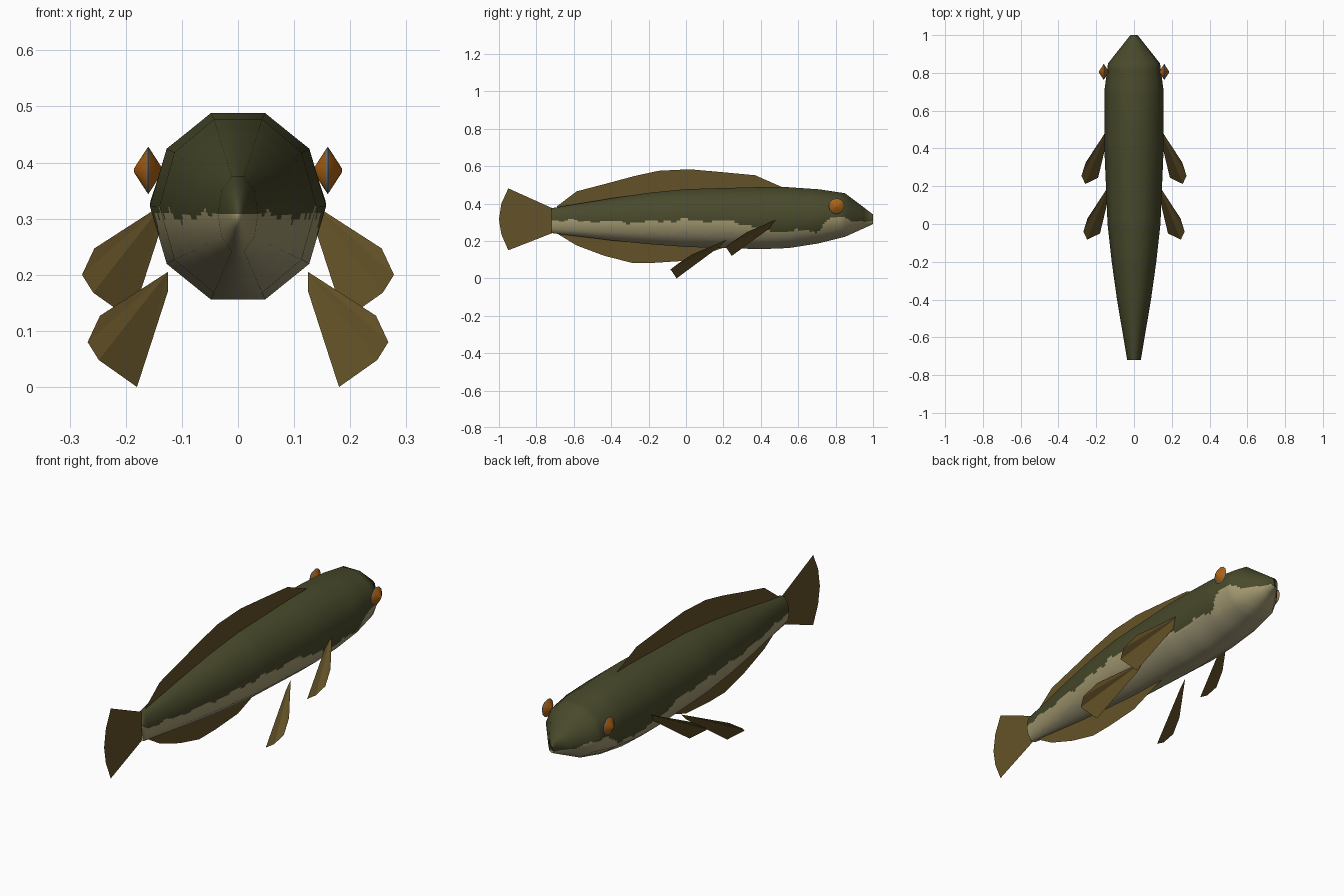
import bpy, bmesh, math
from mathutils import Vector

if "Cube" in bpy.data.objects:
    bpy.data.objects.remove(bpy.data.objects["Cube"])


def material(name, *srgb):
    m = bpy.data.materials.new(name)
    lin = [((c / 255 + 0.055) / 1.055) ** 2.4 for c in srgb]
    m.diffuse_color = (*lin, 1)
    m.use_nodes = True
    m.node_tree.nodes["Principled BSDF"].inputs["Base Color"].default_value = m.diffuse_color
    return m


OLIVE = material("olive back", 72, 73, 43)
TAN = material("tan flank", 164, 154, 114)
BELLY = material("pale belly", 157, 149, 117)
FIN = material("brown fin", 100, 82, 40)
ORANGE = material("orange eye", 172, 98, 20)
GREY = material("grey eye rim", 110, 118, 125)


def make_object(name, verts, faces, mats):
    mesh = bpy.data.meshes.new(name)
    mesh.from_pydata(verts, [], faces)
    bm = bmesh.new()
    bm.from_mesh(mesh)
    bmesh.ops.recalc_face_normals(bm, faces=bm.faces)
    bm.to_mesh(mesh)
    bm.free()
    for m in mats:
        mesh.materials.append(m)
    obj = bpy.data.objects.new(name, mesh)
    bpy.context.collection.objects.link(obj)
    return obj


def lerp_table(table, y):
    y = min(max(y, table[0][0]), table[-1][0])
    for a, b in zip(table, table[1:]):
        if y <= b[0]:
            t = (y - a[0]) / (b[0] - a[0])
            return [p + (q - p) * t for p, q in zip(a[1:], b[1:])]


# Body sections: y, half width, top z, bottom z
SECTIONS = [(-0.72, 0.036, 0.375, 0.242), (-0.4, 0.09, 0.428, 0.203),
            (-0.2, 0.118, 0.457, 0.183), (0, 0.14, 0.477, 0.168),
            (0.4, 0.157, 0.488, 0.156), (0.55, 0.157, 0.487, 0.162),
            (0.71, 0.156, 0.476, 0.187), (0.85, 0.138, 0.455, 0.222),
            (1, 0.019, 0.342, 0.29)]
# Height of the colour border along the body
BORDER = [(-0.72, 0.312), (-0.3, 0.3), (0, 0.312), (0.25, 0.305), (0.45, 0.255),
          (0.7, 0.25), (0.74, 0.3), (0.79, 0.328), (0.9, 0.31), (1, 0.305)]
SIDES, SUB, STEPS = 10, 8, 172
N = SIDES * SUB
S72 = math.sin(math.radians(72))


def section(y):
    w, top, low = lerp_table(SECTIONS, y)
    return w, (top - low) / 2 / S72, (top + low) / 2


def field(x, y, z):
    w, h, c = section(y)
    return (x / w) ** 2 + ((z - c) / h) ** 2


def build_body():
    verts, faces = [], []
    for i in range(STEPS + 1):
        y = -0.72 + 1.72 * i / STEPS
        w, h, c = section(y)
        for j in range(N):
            k, f = divmod(j, SUB)
            a, b = (2 * math.pi * n / SIDES for n in (k, k + 1))
            f /= SUB
            verts.append((w * (math.cos(a) * (1 - f) + math.cos(b) * f), y,
                          c + h * (math.sin(a) * (1 - f) + math.sin(b) * f)))
    for i in range(STEPS):
        for j in range(N):
            n = (j + 1) % N
            faces.append((i * N + j, i * N + n, (i + 1) * N + n, (i + 1) * N + j))
    # End caps in horizontal strips
    for start in (0, STEPS * N):
        for j in range(-N // 4, N // 4):
            ring = [j % N, (j + 1) % N, (N // 2 - j - 1) % N, (N // 2 - j) % N]
            faces.append([start + r for r in dict.fromkeys(ring)])
    body = make_object("body", verts, faces, [OLIVE, TAN, BELLY])
    mesh = body.data
    for p in mesh.polygons:
        p.use_smooth = True
        x, y, z = p.center
        side = 1.3 if x > 0 else 0
        wave = 0.006 * math.sin(31 * y + side) + 0.004 * math.sin(73 * y + 2 * side)
        edge = lerp_table(BORDER, y)[0] + wave
        p.material_index = 0 if z > edge else (1 if z > 0.24 + wave else 2)
    # Rounded shading over the ten-sided section
    e = 0.03
    normals = []
    for v in mesh.vertices:
        x, y, z = v.co
        d = 0.002
        lo, hi = max(y - e, -0.72), min(y + e, 0.98)
        normals.append(Vector((
            (field(x + d, y, z) - field(x - d, y, z)) / (2 * d),
            (field(x, hi, z) - field(x, lo, z)) / (hi - lo),
            (field(x, y, z + d) - field(x, y, z - d)) / (2 * d))).normalized())
    mesh.normals_split_custom_set_from_vertices(normals)


build_body()


# Thin fins on the centre line, outlines as (y, z)
def flat_fin(name, outline):
    make_object(name, [(0, y, z) for y, z in outline], [range(len(outline))], [FIN])


def strip_fin(name, outline, base):
    # Vertical strips from the outer edge down to a base inside the body
    n = len(outline)
    verts = [(0, y, z) for y, z in outline] + [(0, y, base(y)) for y, z in outline]
    faces = [(i, i + 1, n + i + 1, n + i) for i in range(n - 1)]
    make_object(name, verts, faces, [FIN])


strip_fin("dorsal_fin",
          [(-0.69, 0.385), (-0.585, 0.465), (-0.42, 0.508), (-0.275, 0.547), (-0.147, 0.575),
           (0.02, 0.583), (0.2, 0.567), (0.37, 0.551), (0.52, 0.485)],
          lambda y: lerp_table(SECTIONS, y)[1] - 0.012)
strip_fin("anal_fin",
          [(-0.69, 0.24), (-0.585, 0.176), (-0.435, 0.12), (-0.29, 0.083), (-0.17, 0.083),
           (0, 0.094), (0.13, 0.14), (0.2, 0.163)],
          lambda y: lerp_table(SECTIONS, y)[2] + 0.012)
flat_fin("tail_fin",
         [(-0.715, 0.375), (-0.95, 0.481), (-0.987, 0.4), (-1, 0.315), (-0.987, 0.235),
          (-0.95, 0.15), (-0.715, 0.242)])

# Paired fins: one outline, shifted forward and up for the front pair
PADDLE = [(0.125, 0.215, 0.205), (0.246, 0.03, 0.127), (0.268, -0.04, 0.08),
          (0.248, -0.083, 0.048), (0.18, -0.05, 0), (0.125, 0.18, 0.17)]
for label, dx, dy, dz in (("pectoral", 0.01, 0.295, 0.12), ("pelvic", 0, 0, 0)):
    for side, s in (("right", 1), ("left", -1)):
        pts = [(s * (x + dx), y + dy, z + dz) for x, y, z in PADDLE]
        make_object(f"{side}_{label}_fin", pts, [(0, i, i + 1) for i in range(1, 5)], [FIN])

# Eyes: double cones with a thin rim
RINGS = [(-0.025, 0.004), (-0.003, 0.038), (0, 0.042), (0.003, 0.038), (0.025, 0.004)]
M = 12
for side, s in (("right", 1), ("left", -1)):
    verts = [(s * (0.16 + dx), 0.805 + r * math.cos(2 * math.pi * k / M),
              0.386 + r * math.sin(2 * math.pi * k / M))
             for dx, r in RINGS for k in range(M)]
    faces = [(i * M + k, i * M + (k + 1) % M, (i + 1) * M + (k + 1) % M, (i + 1) * M + k)
             for i in range(4) for k in range(M)]
    faces += [range(M), range(4 * M, 5 * M)]
    eye = make_object(f"{side}_eye", verts, faces, [ORANGE, GREY])
    for p in eye.data.polygons:
        p.material_index = int(abs(abs(p.center.x) - 0.16) < 0.003)
    bpy.context.view_layer.objects.active = eye
    eye.select_set(True)
    bpy.ops.object.shade_smooth_by_angle(angle=math.radians(40))
    eye.select_set(False)
